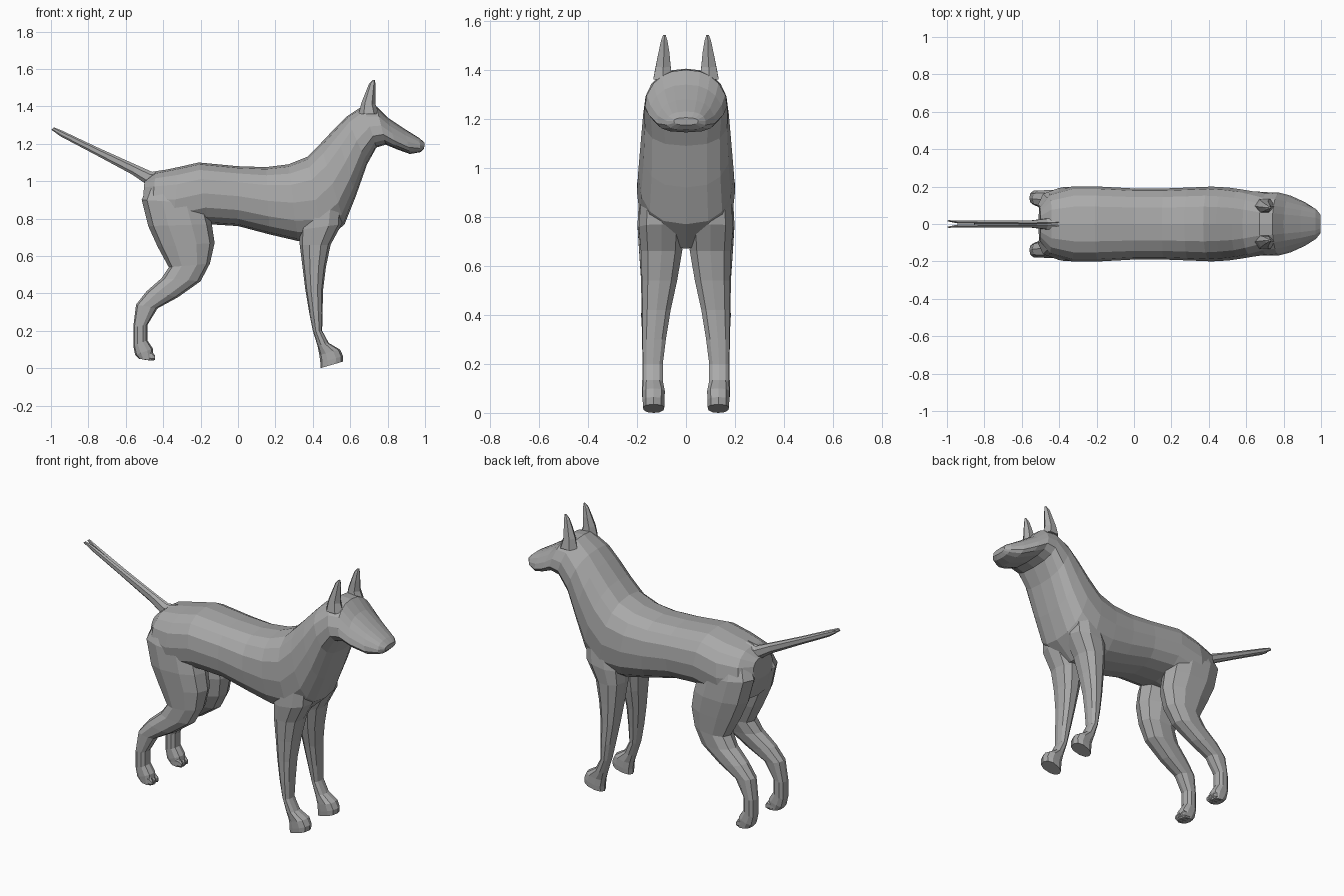
import bpy, bmesh, math

coat = bpy.data.materials.new("grey coat")
coat.diffuse_color = (0.40, 0.40, 0.40, 1)


def power(v, p):
    return math.copysign(abs(v) ** p, v)


def loft(name, sections, sides=12, square=0.85, side=1):
    """Skin rings. Section: (xa, za, xb, zb, y centre, half width, low-side flare)."""
    bm = bmesh.new()
    rings = []
    for xa, za, xb, zb, yc, hw, flare in sections:
        ring = []
        for i in range(sides):
            a = 2 * math.pi * i / sides
            c, s = power(math.cos(a), square), power(math.sin(a), square)
            x = (xa + xb) / 2 + c * (xa - xb) / 2
            z = (za + zb) / 2 + c * (za - zb) / 2
            y = yc + s * hw * (1 - flare * c)
            ring.append(bm.verts.new((x, y * side, z)))
        rings.append(ring)
    for r, q in zip(rings, rings[1:]):
        for i in range(sides):
            j = (i + 1) % sides
            bm.faces.new((r[i], r[j], q[j], q[i]))
    bm.faces.new(rings[0])
    bm.faces.new(rings[-1])
    bmesh.ops.recalc_face_normals(bm, faces=bm.faces)
    me = bpy.data.meshes.new(name)
    bm.to_mesh(me)
    bm.free()
    me.materials.append(coat)
    ob = bpy.data.objects.new(name, me)
    bpy.context.collection.objects.link(ob)
    return ob


# torso, neck and head: spine point, underside point, half width, flare
body = [
    (-.50, 1.00, -.51, .88, 0, .09, 0),
    (-.44, 1.05, -.47, .76, 0, .165, 0),
    (-.32, 1.075, -.35, .73, 0, .20, 0),
    (-.21, 1.10, -.16, .77, 0, .20, 0),
    (0, 1.08, 0, .76, 0, .19, 0),
    (.15, 1.075, .17, .715, 0, .19, 0),
    (.27, 1.09, .32, .68, 0, .195, 0),
    (.37, 1.13, .46, .67, 0, .20, 0),
    (.44, 1.20, .57, .77, 0, .195, 0),
    (.52, 1.285, .63, .92, 0, .185, 0),
    (.58, 1.345, .69, 1.09, 0, .175, .05),
    (.67, 1.405, .74, 1.18, 0, .165, .2),
    (.74, 1.40, .79, 1.195, 0, .16, .25),
    (.80, 1.34, .85, 1.17, 0, .145, .25),
    (.89, 1.28, .92, 1.145, 0, .115, .2),
    (.97, 1.23, .975, 1.155, 0, .08, .1),
    (.998, 1.205, .995, 1.175, 0, .05, 0),
]
loft("body", body, 16, .8)

# legs: rear point, front point, centre y, half width
hind_leg = [
    (-.48, .98, -.20, .98, .09, .07, 0),
    (-.515, .90, -.17, .88, .10, .095, 0),
    (-.48, .76, -.14, .77, .105, .097, 0),
    (-.43, .65, -.125, .67, .105, .09, 0),
    (-.37, .54, -.15, .56, .11, .077, 0),
    (-.41, .48, -.20, .465, .12, .065, 0),
    (-.49, .41, -.32, .38, .13, .055, 0),
    (-.545, .34, -.43, .32, .135, .046, 0),
    (-.56, .22, -.485, .23, .14, .04, 0),
    (-.56, .12, -.485, .15, .14, .04, 0),
    (-.55, .07, -.455, .105, .14, .042, 0),
    (-.53, .05, -.45, .04, .14, .038, 0),
]
front_leg = [
    (.36, .88, .56, .90, .10, .085, 0),
    (.33, .74, .555, .77, .10, .097, 0),
    (.33, .66, .495, .66, .10, .088, 0),
    (.345, .54, .47, .54, .108, .075, 0),
    (.36, .42, .455, .42, .12, .06, 0),
    (.38, .30, .452, .30, .13, .05, 0),
    (.40, .20, .45, .20, .135, .042, 0),
    (.425, .12, .485, .135, .135, .042, 0),
    (.435, .07, .545, .10, .132, .045, .15),
    (.44, .03, .562, .065, .132, .046, .05),
    (.44, .0, .56, .035, .132, .044, .1),
]
# ears: rear point, front point, centre y, half width
ear = [
    (.645, 1.36, .755, 1.36, .095, .045, 0),
    (.66, 1.42, .735, 1.41, .093, .035, 0),
    (.68, 1.47, .735, 1.47, .09, .026, 0),
    (.70, 1.52, .735, 1.52, .089, .015, 0),
    (.72, 1.542, .732, 1.542, .088, .006, 0),
]
# tail strands that part slightly at the tip
tail = [
    (-.40, 1.06, -.42, .95, .01, .035, 0),
    (-.46, 1.05, -.50, .99, .008, .022, 0),
    (-.55, 1.09, -.565, 1.035, .006, .014, 0),
    (-.75, 1.18, -.76, 1.14, .008, .011, 0),
    (-.94, 1.27, -.95, 1.24, .011, .008, 0),
    (-.985, 1.288, -.998, 1.275, .017, .004, 0),
]
for tag, side in (("left", 1), ("right", -1)):
    loft("hind_leg_" + tag, hind_leg, 10, .85, side)
    loft("front_leg_" + tag, front_leg, 10, .85, side)
    loft("ear_" + tag, ear, 6, 1, side)
    loft("tail_strand_" + tag, tail, 6, 1, side)
    # toes on the hind and front paws
    for k in (-1, 0, 1):
        y = .138 + k * .025
        loft(f"hind_toe_{tag}_{k + 2}", [(-.50, .09, -.50, .045, y, .013, 0),
             (-.46, .09, -.46, .04, y, .013, 0), (-.445, .07, -.445, .045, y, .008, 0)], 6, 1, side)
